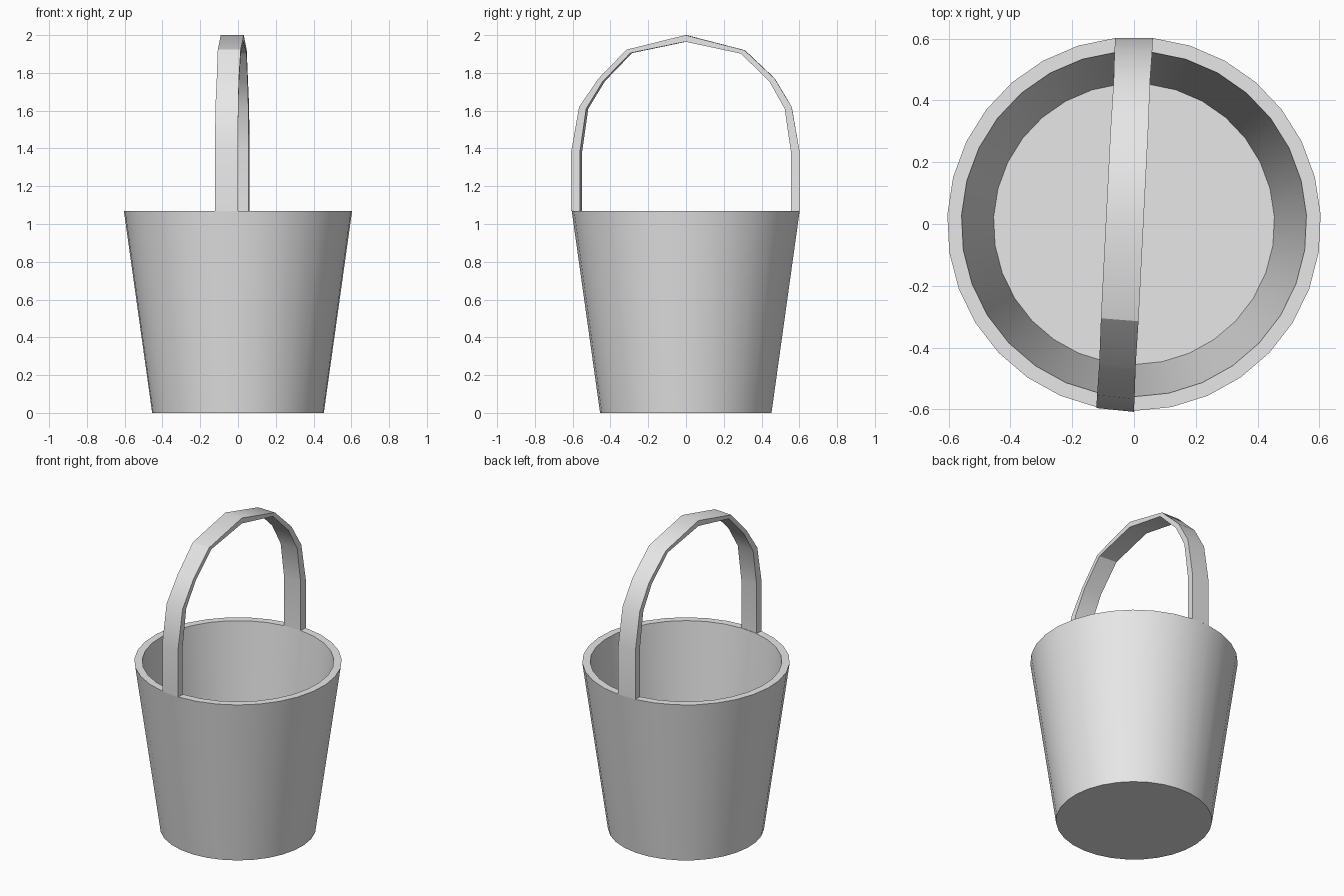
import bpy, bmesh
from math import sin, cos, pi, radians

SIDES = 31
STEP = 2 * pi / SIDES

cube = bpy.data.objects.get("Cube")
if cube:
    bpy.data.objects.remove(cube, do_unlink=True)

grey = bpy.data.materials.new("light_grey")
grey.use_nodes = True
grey.diffuse_color = (0.8, 0.8, 0.8, 1)
grey.node_tree.nodes["Principled BSDF"].inputs["Base Color"].default_value = (0.8, 0.8, 0.8, 1)


def loft(name, rings, cap):
    """Skin a list of closed rings, optionally capping both ends."""
    bm = bmesh.new()
    loops = [[bm.verts.new(p) for p in ring] for ring in rings]
    for a, b in zip(loops, loops[1:]):
        n = len(a)
        for i in range(n):
            j = (i + 1) % n
            bm.faces.new((a[i], a[j], b[j], b[i]))
    if cap:
        bm.faces.new(loops[0])
        bm.faces.new(loops[-1])
    bmesh.ops.recalc_face_normals(bm, faces=bm.faces)
    mesh = bpy.data.meshes.new(name)
    bm.to_mesh(mesh)
    bm.free()
    mesh.materials.append(grey)
    obj = bpy.data.objects.new(name, mesh)
    bpy.context.collection.objects.link(obj)
    bpy.ops.object.select_all(action='DESELECT')
    obj.select_set(True)
    bpy.context.view_layer.objects.active = obj
    bpy.ops.object.shade_smooth_by_angle(angle=radians(30))
    return obj


# Bucket: tapered outer wall, flat rim, inner wall down to the floor
profile = [(0.455, 0), (0.605, 1.07), (0.559, 1.07), (0.455, 0.03)]
loft("bucket", [[(r * cos(-pi / 2 - i * STEP), r * sin(-pi / 2 - i * STEP), z)
                 for i in range(SIDES)] for r, z in profile], cap=True)

# Handle: flat strap rising from one rim segment and slightly twisting to the other
# Stations: outer y, outer z, inner y, inner z
front = [(-0.602, 1.07, -0.556, 1.07), (-0.602, 1.38, -0.556, 1.38),
         (-0.56, 1.62, -0.523, 1.61), (-0.458, 1.77, -0.435, 1.755),
         (-0.31, 1.923, -0.29, 1.905)]
back = [(-yo, zo, -yi, zi) for yo, zo, yi, zi in reversed(front)]
back[0] = (0.311, 1.92, 0.292, 1.902)
back[1] = (0.47, 1.77, 0.442, 1.755)
stations = front + [(0, 2.0, 0, 1.965)] + back


def strap_point(y, z, side):
    t = (y + 0.6) / 1.2
    yaw = STEP / 2 * (1 - t)
    half = 0.061 if abs(y) > 0.558 or z > 1.9 else 0.059
    return (-0.061 * (1 - t) + side * half * cos(yaw), y - side * half * sin(yaw), z)


loft("handle", [[strap_point(yo, zo, -1), strap_point(yo, zo, 1),
                 strap_point(yi, zi, 1), strap_point(yi, zi, -1)]
                for yo, zo, yi, zi in stations], cap=False)
